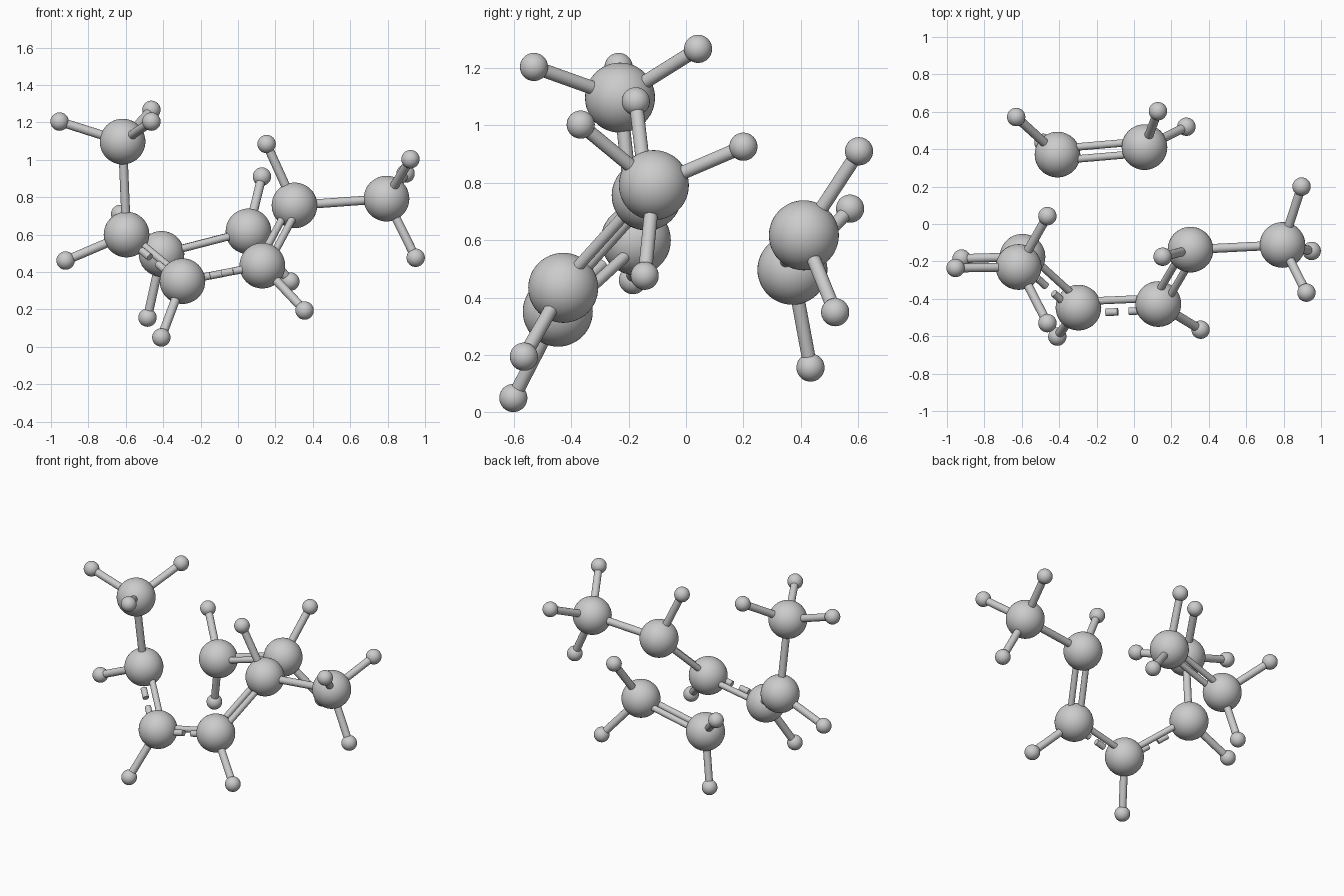
import bpy
from mathutils import Vector

if "Cube" in bpy.data.objects:
    bpy.data.objects.remove(bpy.data.objects["Cube"])

# Large atoms: chain a-f, separate pair g-h
LARGE = {
    "a": (-0.617, -0.23, 1.097), "b": (-0.596, -0.175, 0.60),
    "c": (-0.297, -0.447, 0.351), "d": (0.13, -0.428, 0.434),
    "e": (0.302, -0.137, 0.756), "f": (0.794, -0.112, 0.792),
    "g": (-0.409, 0.371, 0.497), "h": (0.056, 0.411, 0.617),
}
# Small atoms, listed under the large atom that holds them
SMALL = {
    "a": [(-0.954, -0.235, 1.204), (-0.463, 0.042, 1.267), (-0.463, -0.53, 1.204)],
    "b": [(-0.922, -0.185, 0.461)],
    "c": [(-0.41, -0.602, 0.05)],
    "d": [(0.356, -0.565, 0.194)],
    "e": [(0.153, -0.175, 1.084)],
    "f": [(0.922, -0.367, 1.003), (0.896, 0.20, 0.926), (0.95, -0.144, 0.476)],
    "g": [(-0.63, 0.572, 0.71), (-0.484, 0.434, 0.156)],
    "h": [(0.128, 0.603, 0.91), (0.28, 0.52, 0.349)],
}
R_LARGE, R_SMALL = 0.122, 0.049
R_SINGLE, R_PAIR, GAP = 0.024, 0.02, 0.032


def ball(name, pos, r):
    bpy.ops.mesh.primitive_uv_sphere_add(segments=48, ring_count=24, radius=r, location=pos)
    bpy.context.object.name = name
    bpy.ops.object.shade_smooth()


def rod(name, p, q, r):
    d = q - p
    bpy.ops.mesh.primitive_cylinder_add(
        vertices=24, radius=r, depth=d.length, location=(p + q) / 2,
        rotation=d.to_track_quat('Z', 'Y').to_euler())
    bpy.context.object.name = name
    bpy.ops.object.shade_smooth_by_angle()


def bond(i, j, kind):
    p, q = Vector(LARGE[i]), Vector(LARGE[j])
    name = f"bond_{i}{j}"
    if kind == "single":
        rod(name, p, q, R_SINGLE)
        return
    # paired rods sit side by side horizontally
    off = (q - p).cross(Vector((0, 0, 1))).normalized() * GAP
    rod(name + "_inner", p - off, q - off, R_PAIR)
    if kind == "double":
        rod(name + "_outer", p + off, q + off, R_PAIR)
    else:
        for s, e in ((0.34, 0.49), (0.63, 0.78)):
            rod(name + "_dash", p.lerp(q, s) + off, p.lerp(q, e) + off, R_PAIR)


# Atoms and their small neighbours
for key, pos in LARGE.items():
    ball(f"large_atom_{key}", pos, R_LARGE)
    for n, s in enumerate(SMALL[key]):
        ball(f"small_atom_{key}{n}", s, R_SMALL)
        rod(f"small_bond_{key}{n}", Vector(pos), Vector(s), R_SINGLE)

# Bonds between large atoms
for i, j, kind in (("a", "b", "single"), ("b", "c", "dashed"), ("c", "d", "dashed"),
                   ("d", "e", "double"), ("e", "f", "single"), ("g", "h", "double")):
    bond(i, j, kind)
